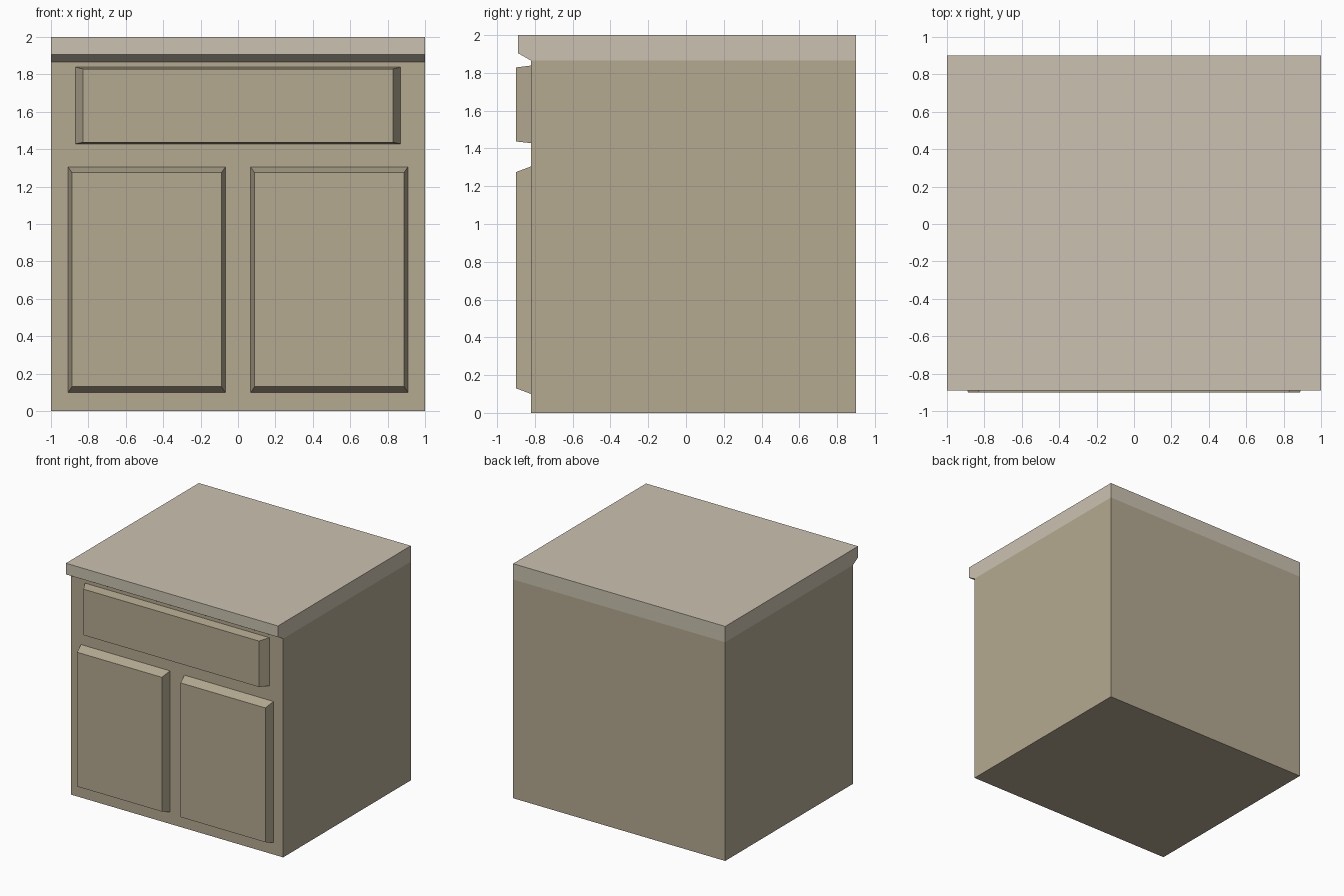
import bpy

if "Cube" in bpy.data.objects:
    bpy.data.objects.remove(bpy.data.objects["Cube"])

def material(name, rgb):
    m = bpy.data.materials.new(name)
    m.diffuse_color = (*rgb, 1)
    m.use_nodes = True
    m.node_tree.nodes["Principled BSDF"].inputs["Base Color"].default_value = m.diffuse_color
    return m

body_mat = material("tan_wood", (0.46, 0.40, 0.285))
top_mat = material("pale_counter", (0.60, 0.545, 0.44))

def add_mesh(name, verts, faces, mat):
    me = bpy.data.meshes.new(name)
    me.from_pydata(verts, [], faces)
    me.materials.append(mat)
    ob = bpy.data.objects.new(name, me)
    bpy.context.collection.objects.link(ob)
    return ob

def extrude_x(name, profile, mat, half=1.0):
    """Extrude a y/z profile (clockwise seen from +x) across x."""
    n = len(profile)
    verts = [(x, y, z) for x in (-half, half) for y, z in profile]
    faces = [tuple(range(n)), tuple(range(2 * n - 1, n - 1, -1))]
    faces += [(i, i + n, (i + 1) % n + n, (i + 1) % n) for i in range(n)]
    return add_mesh(name, verts, faces, mat)

def raised_panel(name, base, face, mat, y0=-0.82, y1=-0.9):
    """Bevelled front panel; base and face are (x0, x1, z0, z1)."""
    def ring(r, y):
        a, b, c, d = r
        return [(a, y, c), (b, y, c), (b, y, d), (a, y, d)]
    verts = ring(base, y0) + ring(face, y1)
    faces = [(4, 5, 6, 7)]
    faces += [(i, (i + 1) % 4, (i + 1) % 4 + 4, i + 4) for i in range(4)]
    return add_mesh(name, verts, faces, mat)

# Cabinet box
extrude_x("cabinet_body",
          [(-0.82, 0), (-0.82, 1.865), (0.9, 1.865), (0.9, 0)], body_mat)

# Countertop with chamfered front overhang
extrude_x("countertop",
          [(-0.82, 1.865), (-0.89, 1.905), (-0.89, 2), (0.9, 2), (0.9, 1.865)],
          top_mat)

# Drawer front
raised_panel("drawer_front", (-0.87, 0.87, 1.428, 1.839),
             (-0.828, 0.828, 1.437, 1.829), body_mat)

# Pair of doors
for side, cx in (("left", -0.488), ("right", 0.488)):
    raised_panel(side + "_door", (cx - 0.42, cx + 0.42, 0.10, 1.305),
                 (cx - 0.4, cx + 0.4, 0.13, 1.275), body_mat)
